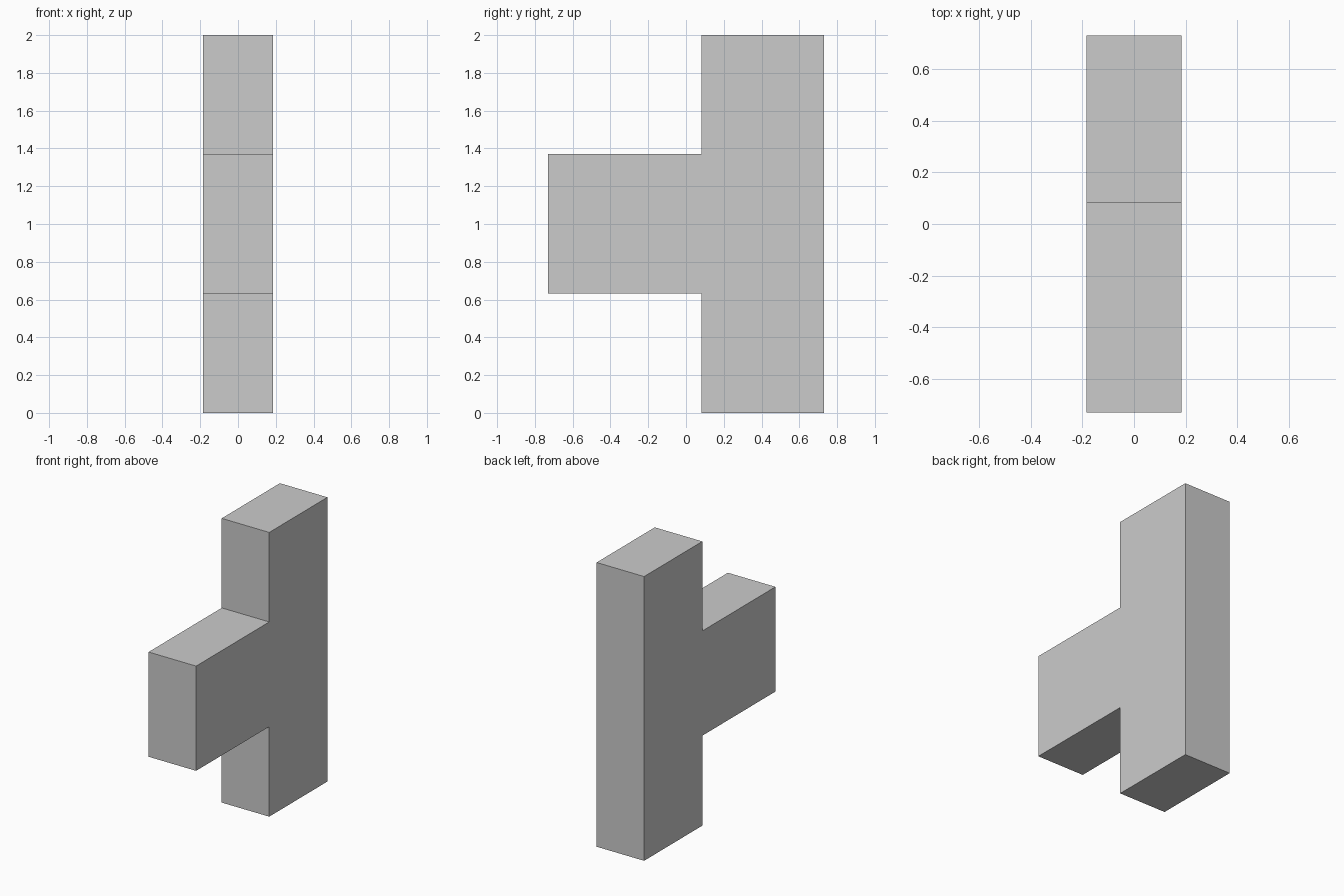
import bpy
import bmesh

# Remove the default cube
cube = bpy.data.objects.get("Cube")
if cube:
    bpy.data.objects.remove(cube, do_unlink=True)

HALF_WIDTH = 0.185
FRONT, STEP, BACK = -0.73, 0.083, 0.73
ARM_BOTTOM, ARM_TOP, HEIGHT = 0.633, 1.37, 2.0

# Plain grey material
grey = bpy.data.materials.new("plain_grey")
grey.use_nodes = True
colour = (0.6, 0.6, 0.6, 1.0)
grey.diffuse_color = colour
grey.node_tree.nodes["Principled BSDF"].inputs["Base Color"].default_value = colour

# Side profile (y, z): upright post with an arm reaching forward
profile = [
    (BACK, 0), (BACK, HEIGHT), (STEP, HEIGHT), (STEP, ARM_TOP),
    (FRONT, ARM_TOP), (FRONT, ARM_BOTTOM), (STEP, ARM_BOTTOM), (STEP, 0),
]

# Extrude the profile across the width
bm = bmesh.new()
side = bm.faces.new([bm.verts.new((-HALF_WIDTH, y, z)) for y, z in profile])
extruded = bmesh.ops.extrude_face_region(bm, geom=[side])
moved = [v for v in extruded["geom"] if isinstance(v, bmesh.types.BMVert)]
bmesh.ops.translate(bm, verts=moved, vec=(2 * HALF_WIDTH, 0, 0))
bmesh.ops.recalc_face_normals(bm, faces=bm.faces)

mesh = bpy.data.meshes.new("post_with_arm")
bm.to_mesh(mesh)
bm.free()
mesh.materials.append(grey)
post = bpy.data.objects.new("post_with_arm", mesh)
bpy.context.collection.objects.link(post)
